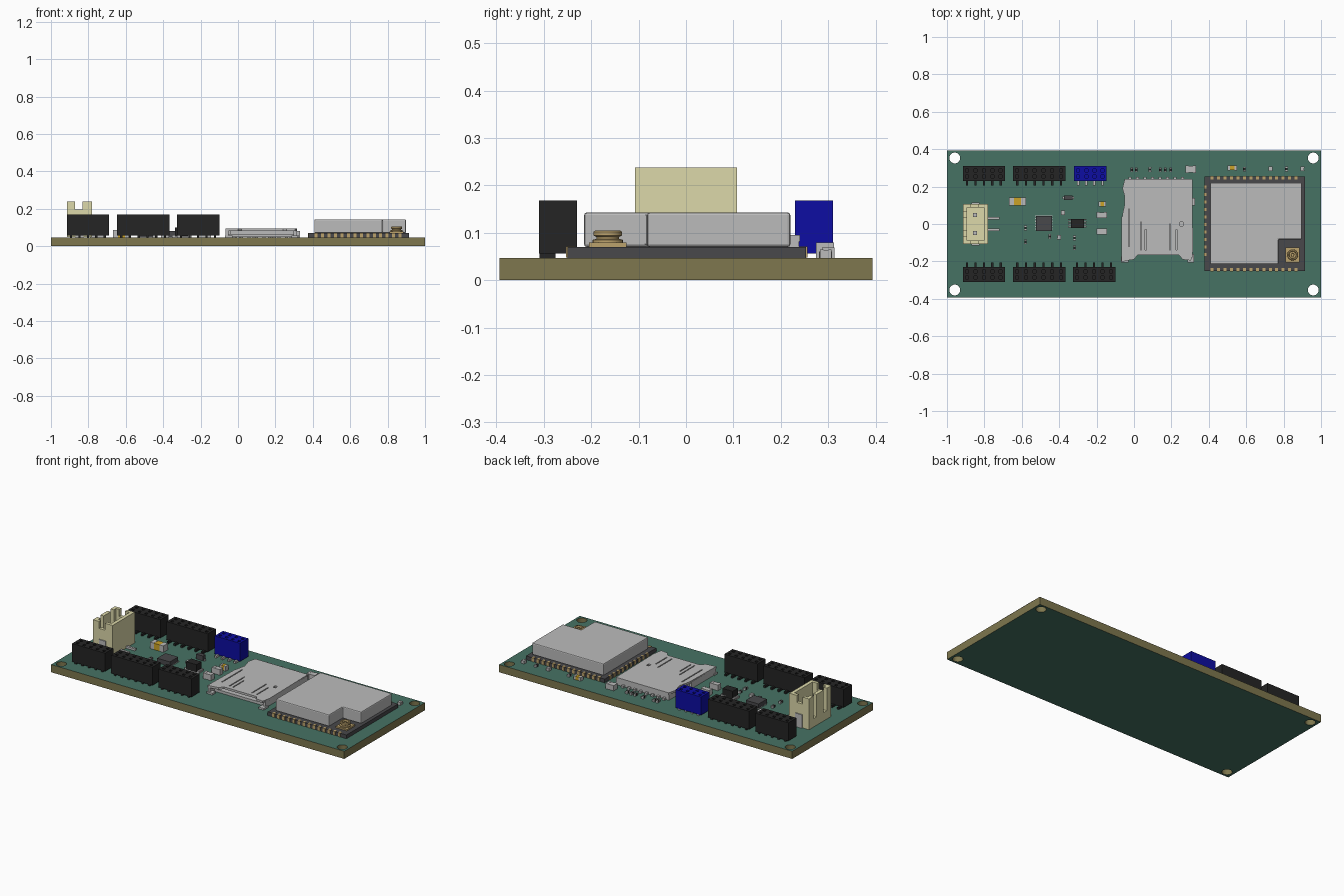
import bpy, bmesh, math
from mathutils import Matrix, Vector

if "Cube" in bpy.data.objects:
    bpy.data.objects.remove(bpy.data.objects["Cube"])


def material(name, r, g, b):
    m = bpy.data.materials.new(name)
    m.diffuse_color = (r, g, b, 1)
    m.use_nodes = True
    m.node_tree.nodes["Principled BSDF"].inputs["Base Color"].default_value = m.diffuse_color
    return m


GREEN = material("board green", .061, .171, .127)
OLIVE = material("board edge olive", .21, .185, .077)
BLACK = material("header black", .018, .018, .018)
DARK = material("chip dark grey", .065, .065, .07)
METAL = material("metal grey", .50, .50, .50)
CREAM = material("connector cream", .72, .69, .40)
BLUE = material("header blue", .004, .004, .36)
GOLD = material("pad gold", .50, .36, .15)
AMBER = material("capacitor amber", .60, .36, .02)


def finish(bm, name, *mats):
    bmesh.ops.recalc_face_normals(bm, faces=bm.faces)
    me = bpy.data.meshes.new(name)
    bm.to_mesh(me)
    bm.free()
    ob = bpy.data.objects.new(name, me)
    bpy.context.collection.objects.link(ob)
    for m in mats:
        me.materials.append(m)
    return ob


def boxes(name, spans, mat):
    """One object from boxes given as (x0, x1, y0, y1, z0, z1)."""
    bm = bmesh.new()
    for x0, x1, y0, y1, z0, z1 in spans:
        mid = Vector((x0 + x1, y0 + y1, z0 + z1)) / 2
        size = (x1 - x0, y1 - y0, z1 - z0)
        bmesh.ops.create_cube(bm, size=1, matrix=Matrix.Translation(mid) @ Matrix.Diagonal((*size, 1)))
    return finish(bm, name, mat)


def prism(name, outline, z0, z1, mat):
    bm = bmesh.new()
    f = bm.faces.new([bm.verts.new((x, y, z0)) for x, y in outline])
    r = bmesh.ops.extrude_face_region(bm, geom=[f])
    top = [v for v in r["geom"] if isinstance(v, bmesh.types.BMVert)]
    bmesh.ops.translate(bm, verts=top, vec=(0, 0, z1 - z0))
    return finish(bm, name, mat)


def lathe(name, x, y, profile, mat, n=24):
    bm = bmesh.new()
    rings = [[bm.verts.new((x + r * math.cos(2 * math.pi * i / n), y + r * math.sin(2 * math.pi * i / n), z))
              for i in range(n)] for r, z in profile]
    for a, b in zip(rings, rings[1:]):
        for i in range(n):
            bm.faces.new((a[i], a[(i + 1) % n], b[(i + 1) % n], b[i]))
    bm.faces.new(rings[0])
    bm.faces.new(rings[-1])
    return finish(bm, name, mat)


def apply_modifier(ob, mod):
    bpy.context.view_layer.objects.active = ob
    bpy.ops.object.modifier_apply(modifier=mod.name)


def cut(ob, cutter):
    mod = ob.modifiers.new("cut", 'BOOLEAN')
    mod.operation, mod.solver, mod.object = 'DIFFERENCE', 'EXACT', cutter
    apply_modifier(ob, mod)
    bpy.data.objects.remove(cutter)


# Circuit board with four mounting holes, olive on its edges
board = boxes("circuit_board", [(-1, 1, -.393, .393, 0, .047)], GREEN)
for sx in (-1, 1):
    for sy in (-1, 1):
        cut(board, lathe("hole_cutter", sx * .958, sy * .353, [(.029, -.1), (.029, .2)], GREEN, 32))
board.data.materials.clear()
board.data.materials.append(GREEN)
board.data.materials.append(OLIVE)
for p in board.data.polygons:
    p.material_index = 0 if abs(p.normal.z) > .5 else 1


# Pin headers: bodies with two rows of sockets and solder feet
def header(name, x0, x1, side, cols, mat, foot_mat):
    ya, yb = sorted((side * .23, side * .31))
    body = boxes(name + "_body", [(x0, x1, ya, yb, .056, .168)], mat)
    pitch = (x1 - x0) / cols
    xs = [x0 + pitch * (i + .5) for i in range(cols)]
    cut(body, boxes("socket_cutter", [(x - .008, x + .008, side * .27 + d - .008, side * .27 + d + .008, .14, .2)
                                      for x in xs for d in (-.017, .017)], mat))
    feet = []
    for x in xs:
        for a, b in ((.207, .25), (.275, .309)):
            lo, hi = sorted((side * a, side * b))
            feet.append((x - .006, x + .006, lo, hi, .047, .06))
    boxes(name + "_feet", feet, foot_mat)


header("front_header_left", -.915, -.69, -1, 5, BLACK, BLACK)
header("front_header_middle", -.648, -.367, -1, 6, BLACK, BLACK)
header("front_header_right", -.327, -.10, -1, 5, BLACK, BLACK)
header("back_header_left", -.915, -.69, 1, 5, BLACK, BLACK)
header("back_header_middle", -.648, -.367, 1, 6, BLACK, BLACK)
header("blue_header", -.32, -.147, 1, 4, BLUE, METAL)

# Tall power connector with open top, end notches and slotted left wall
power = boxes("power_connector", [(-.915, -.78, -.108, .108, .048, .238)], CREAM)
cut(power, boxes("cavity_cutter", [(-.893, -.802, -.088, .088, .09, .3)], CREAM))
cut(power, boxes("notch_cutter", [(-.872, -.832, -.2, .2, .195, .3)], CREAM))
cut(power, boxes("slot_cutter", [(-.95, -.88, y - .016, y + .016, .1, .3) for y in (-.05, .05)], CREAM))
boxes("power_pins", [(-.86, -.84, y - .01, y + .01, .09, .19) for y in (-.048, .048)], METAL)
boxes("power_legs", [(-.79, -.72, y - .007, y + .007, .047, .06) for y in (-.03, .03)], METAL)
boxes("power_tabs", [(-.87, -.825, y - .004, y + .004, .047, .13) for y in (-.11, .11)], METAL)

# Memory card socket: shell roof with finger slits, side walls, tray and contacts
roof = prism("card_socket_roof", [(-.068, -.2), (-.062, .05), (-.045, .13), (-.062, .19), (-.05, .24), (.31, .24),
                                  (.316, -.14), (.305, -.195), (.26, -.19), (.24, -.165), (.02, -.165),
                                  (0, -.19)], .082, .095, METAL)
cut(roof, boxes("slit_cutter", [(.035, .041, -.14, .01, .07, .2), (.06, .066, -.14, -.03, .07, .2),
                                (.19, .196, -.14, .0, .07, .2), (.225, .231, -.14, -.03, .07, .2),
                                (.245, .262, -.01, .012, .07, .2), (-.03, -.024, -.12, .08, .07, .2)], METAL))
boxes("card_socket_walls", [(-.066, -.052, -.2, .04, .048, .09), (-.05, -.038, .02, .238, .048, .09),
                            (.298, .312, -.18, .238, .048, .09), (-.045, .305, .222, .236, .048, .09)], METAL)
boxes("card_socket_tray", [(-.05, .3, -.16, .23, .048, .064)], METAL)
boxes("card_socket_contacts", [(-.03 + i * .04, -.014 + i * .04, .23, .252, .047, .06) for i in range(8)], METAL)
boxes("card_socket_mounts", [(-.07, -.03, -.207, -.175, .047, .058), (.285, .32, -.207, -.16, .047, .058),
                             (.3, .325, .1, .14, .047, .058)], METAL)

# Radio module: carrier board, edge pads, notched shield and antenna socket
boxes("radio_carrier", [(.378, .915, -.25, .253, .047, .07)], DARK)
pads = [(.41 + i * .0345, .426 + i * .0345, y - .009, y + .009, .0475, .0715) for i in range(14) for y in (-.244, .247)]
pads += [(.375, .388, -.17 + i * .04, -.154 + i * .04, .0475, .0715) for i in range(10)]
boxes("radio_pads", pads, GOLD)
shield = prism("radio_shield", [(.408, -.215), (.772, -.215), (.772, -.082), (.898, -.082),
                                (.898, .22), (.408, .22)], .07, .143, METAL)
bev = shield.modifiers.new("soft_edges", 'BEVEL')
bev.width, bev.segments = .006, 2
apply_modifier(shield, bev)
boxes("antenna_base", [(.81, .886, -.205, -.125, .07, .079)], GOLD)
lathe("antenna_socket", .848, -.165, [(.032, .079), (.032, .085), (.024, .087), (.024, .091), (.03, .094), (.03, .102),
                                      (.026, .105), (.02, .105), (.018, .085), (.009, .085), (.008, .1)], GOLD)

# Chips with side legs
boxes("main_chip", [(-.525, -.438, -.038, .043, .05, .078)], DARK)
boxes("main_chip_legs", [(-.528, -.435, -.03 + i * .014, -.024 + i * .014, .047, .053) for i in range(6)], METAL)
boxes("second_chip", [(-.338, -.268, -.022, .028, .053, .1)], BLACK)
boxes("second_chip_legs", [(-.352, -.254, -.018 + i * .013, -.011 + i * .013, .047, .06) for i in range(4)], METAL)
boxes("diode", [(-.375, -.328, .128, .153, .05, .08)], DARK)
boxes("diode_legs", [(-.382, -.321, .135, .146, .047, .056)], METAL)


# Two-terminal surface parts: centre body with metal end caps
def chip_part(name, x, y, w, d, h, mat):
    z = .047
    if w >= d:
        c = w * .28
        ends = [(x - w / 2, x - w / 2 + c, y - d / 2, y + d / 2, z, z + h),
                (x + w / 2 - c, x + w / 2, y - d / 2, y + d / 2, z, z + h)]
        core = (x - w / 2 + c, x + w / 2 - c, y - d / 2 + .001, y + d / 2 - .001, z, z + h - .001)
    else:
        c = d * .28
        ends = [(x - w / 2, x + w / 2, y - d / 2, y - d / 2 + c, z, z + h),
                (x - w / 2, x + w / 2, y + d / 2 - c, y + d / 2, z, z + h)]
        core = (x - w / 2 + .001, x + w / 2 - .001, y - d / 2 + c, y + d / 2 - c, z, z + h - .001)
    boxes(name + "_caps", ends, METAL)
    boxes(name + "_core", [core], mat)


chip_part("large_capacitor", -.623, .12, .09, .044, .04, AMBER)
chip_part("small_capacitor", -.17, .107, .042, .028, .03, AMBER)
chip_part("back_capacitor", .525, .3, .05, .026, .022, AMBER)
chip_part("upper_inductor", -.173, .047, .056, .032, .035, METAL)
chip_part("lower_inductor", -.173, -.04, .056, .032, .035, METAL)
chip_part("corner_capacitor", .303, .293, .056, .038, .033, METAL)
for i, (x, y) in enumerate([(-.58, -.022), (-.58, -.095), (-.45, -.067), (-.318, -.075), (-.318, -.127),
                            (-.012, .29), (.012, .29), (.085, .292), (.14, .29), (.167, .29), (.197, .29),
                            (.59, .293), (.815, .295)]):
    chip_part("resistor_%d" % i, x, y, .015, .026, .014, BLACK)
for i, (x, y) in enumerate([(-.38, .06), (-.4, -.07), (.73, .295), (.9, .295)]):
    chip_part("capacitor_%d" % i, x, y, .022, .024, .018, METAL)

# Smooth only the antenna socket
bpy.ops.object.select_all(action='DESELECT')
ant = bpy.data.objects["antenna_socket"]
ant.select_set(True)
bpy.context.view_layer.objects.active = ant
bpy.ops.object.shade_smooth_by_angle(angle=math.radians(30))
